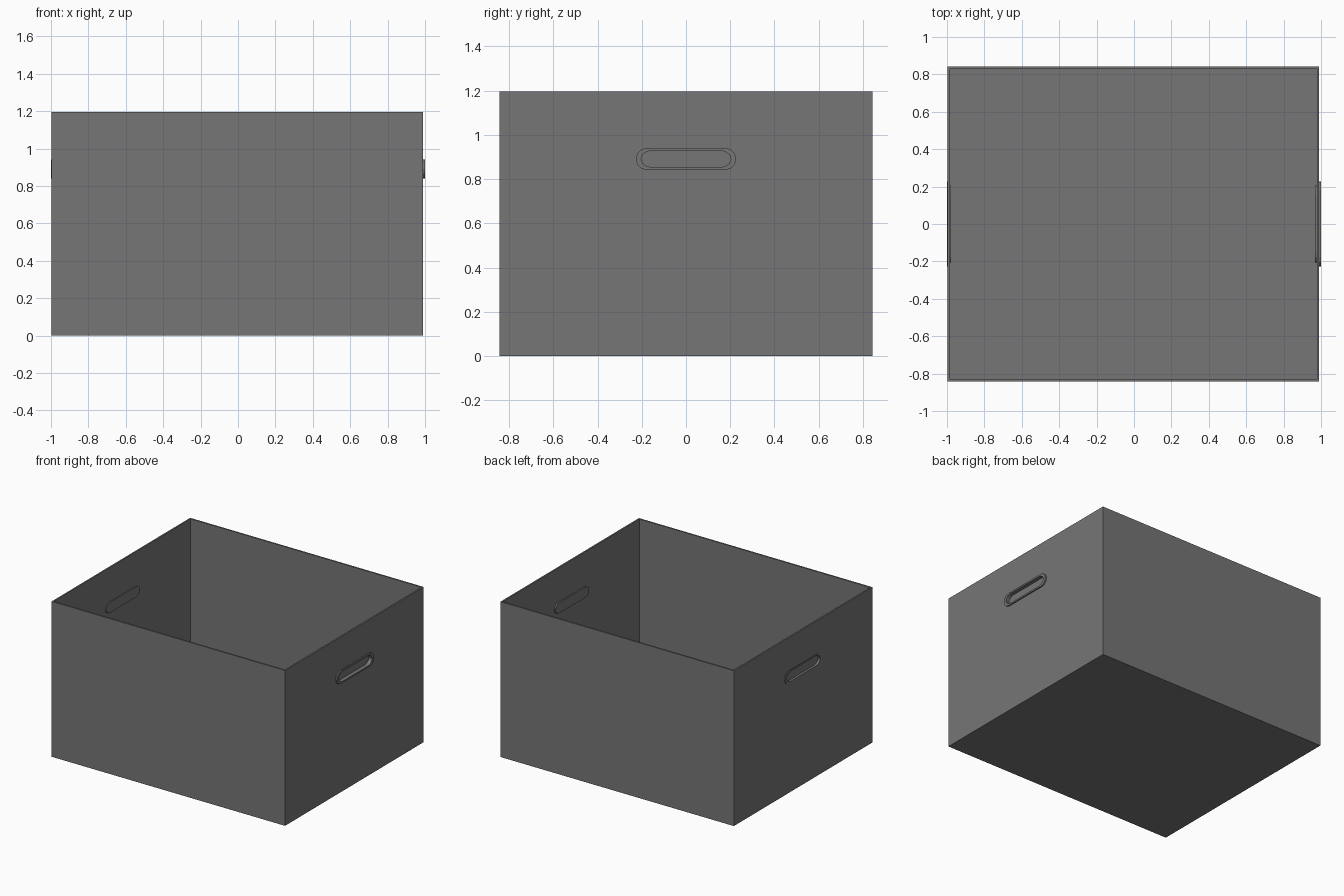
import bpy, bmesh, math

if "Cube" in bpy.data.objects:
    bpy.data.objects.remove(bpy.data.objects["Cube"])

grey = bpy.data.materials.new("dark grey")
grey.diffuse_color = (0.18, 0.18, 0.18, 1)
grey.use_nodes = True
grey.node_tree.nodes["Principled BSDF"].inputs["Base Color"].default_value = grey.diffuse_color

X0, X1, Y, H, T = -0.997, 0.99, 0.842, 1.195, 0.012   # crate extents and wall thickness
GRIP_Z = 0.891


def make(name, bm):
    bmesh.ops.recalc_face_normals(bm, faces=bm.faces[:])
    me = bpy.data.meshes.new(name)
    bm.to_mesh(me)
    bm.free()
    me.materials.append(grey)
    ob = bpy.data.objects.new(name, me)
    bpy.context.collection.objects.link(ob)
    return ob


def rect(bm, z, inset):
    pts = [(X0 + inset, -Y + inset), (X1 - inset, -Y + inset),
           (X1 - inset, Y - inset), (X0 + inset, Y - inset)]
    return [bm.verts.new((x, y, z)) for x, y in pts]


def slot(bm, x, straight, ry, rz, seg=6):
    """Stadium outline in the plane x = const."""
    loop = []
    for side in (1, -1):
        for i in range(seg + 1):
            a = side * math.pi / 2 - math.pi * i / seg
            # right end runs top to bottom, left end bottom to top
            loop.append(bm.verts.new((x, side * straight + ry * math.cos(a),
                                      GRIP_Z + rz * math.sin(a))))
    return loop


def loft(bm, loops):
    for a, b in zip(loops, loops[1:]):
        n = len(a)
        for i in range(n):
            j = (i + 1) % n
            bm.faces.new((a[i], a[j], b[j], b[i]))
    bm.faces.new(loops[0])
    bm.faces.new(loops[-1])


# open crate: outer shell, rim, inner shell
bm = bmesh.new()
loft(bm, [rect(bm, 0, 0), rect(bm, H, 0), rect(bm, H, T), rect(bm, T, T)])
crate = make("crate_body", bm)

# recessed grip on each end: flange, cup inside, cup outside
for name, wall, face, back in (("right_grip", X1, 1.0, 0.968),
                               ("left_grip", X0, -1.0, -0.979)):
    s = 1 if face > 0 else -1

    # hole through the end wall
    bm = bmesh.new()
    loft(bm, [slot(bm, wall + s * 0.05, 0.153, 0.053, 0.041),
              slot(bm, wall - s * 0.05, 0.153, 0.053, 0.041)])
    cutter = make("grip_cutter", bm)
    cutter.hide_render = True
    mod = crate.modifiers.new("grip_hole", 'BOOLEAN')
    mod.operation = 'DIFFERENCE'
    mod.solver = 'EXACT'
    mod.object = cutter
    bpy.context.view_layer.objects.active = crate
    bpy.ops.object.modifier_apply(modifier=mod.name)
    bpy.data.objects.remove(cutter)

    # grip insert
    bm = bmesh.new()
    loft(bm, [slot(bm, back, 0.153, 0.053, 0.041),
              slot(bm, wall, 0.153, 0.053, 0.041),
              slot(bm, wall, 0.177, 0.050, 0.050),
              slot(bm, face, 0.177, 0.050, 0.050),
              slot(bm, face, 0.153, 0.050, 0.038),
              slot(bm, back + s * 0.003, 0.153, 0.050, 0.038)])
    make(name, bm)
